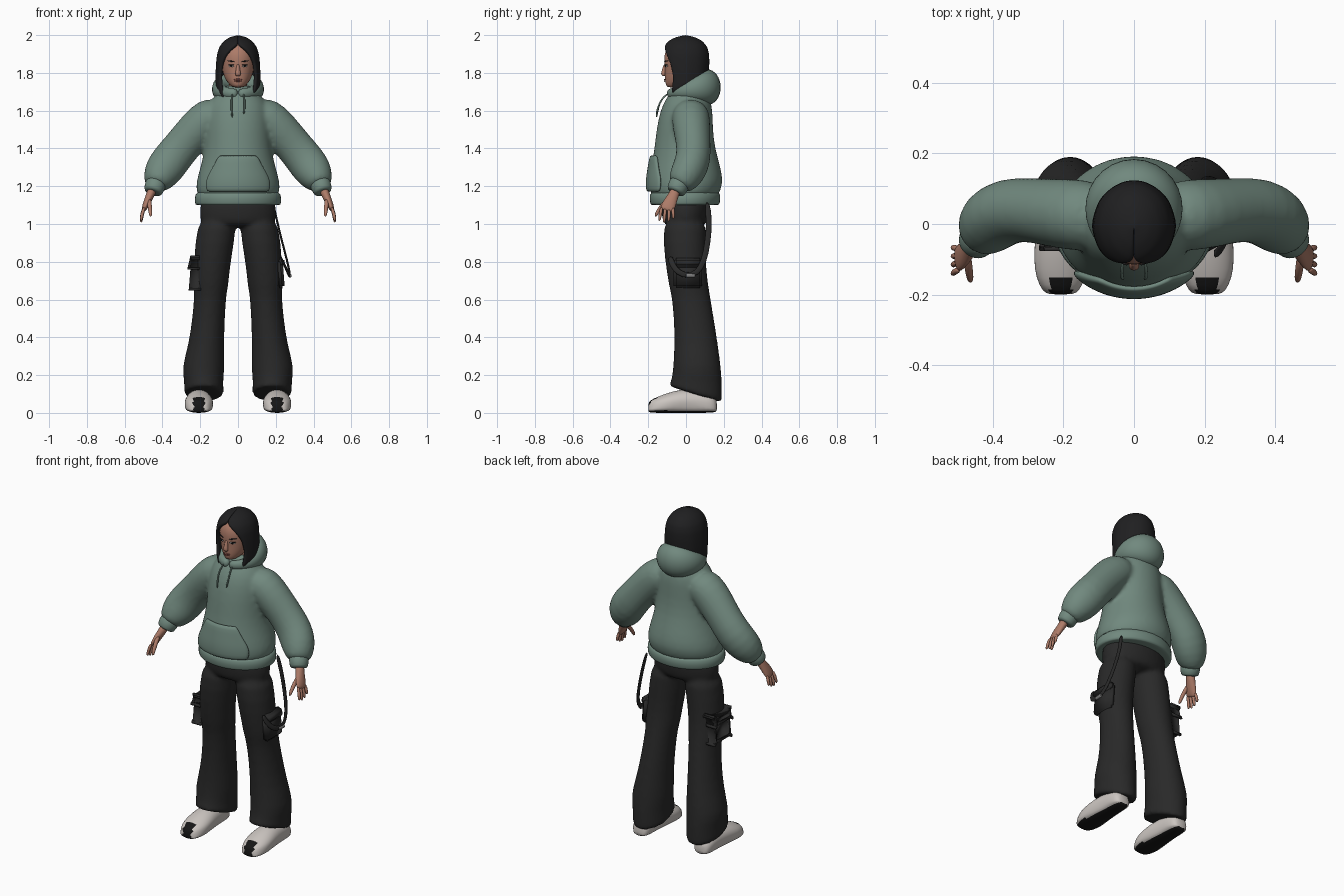
import bpy, bmesh
from math import sin, cos, pi, sqrt
from mathutils import Vector

default = bpy.data.objects.get("Cube")
if default:
    bpy.data.objects.remove(default, do_unlink=True)

X, Y, Z = Vector((1, 0, 0)), Vector((0, 1, 0)), Vector((0, 0, 1))


def material(name, red, green, blue):
    mat = bpy.data.materials.new(name)
    mat.use_nodes = True
    mat.diffuse_color = (red, green, blue, 1)
    mat.node_tree.nodes["Principled BSDF"].inputs["Base Color"].default_value = (red, green, blue, 1)
    return mat


sage = material("sage fabric", .165, .25, .21)
charcoal = material("charcoal fabric", .022, .022, .022)
hair_black = material("hair black", .014, .014, .015)
skin = material("skin", .42, .20, .14)
white = material("off white", .60, .56, .53)
rubber = material("black rubber", .008, .008, .008)
lip = material("lip", .30, .10, .08)
steel = material("buckle steel", .2, .2, .2)


def loft(bm, rings, ref=Y, axis=None, sides=16):
    """Add a capped skin through elliptical rings (x, y, z, radius u, radius v, tilt)."""
    loops = []
    for i, ring in enumerate(rings):
        centre, (ru, rv) = Vector(ring[:3]), ring[3:5]
        tilt = ring[5] if len(ring) > 5 else 0
        before, after = rings[max(i - 1, 0)], rings[min(i + 1, len(rings) - 1)]
        t = axis or (Vector(after[:3]) - Vector(before[:3])).normalized()
        v = (ref - t * ref.dot(t)).normalized()
        u = v.cross(t)
        loop = []
        for k in range(sides):
            a = 2 * pi * k / sides
            loop.append(bm.verts.new(centre + u * ru * cos(a) + v * rv * sin(a) - Z * tilt * sin(a)))
        loops.append(loop)
    for low, high in zip(loops, loops[1:]):
        for k in range(sides):
            j = (k + 1) % sides
            bm.faces.new((low[k], low[j], high[j], high[k]))
    bm.faces.new(loops[0])
    bm.faces.new(loops[-1])


def finish(bm, name, mats, subdivide=1, thickness=0, voxel=0):
    bmesh.ops.recalc_face_normals(bm, faces=bm.faces)
    for face in bm.faces:
        face.smooth = True
    mesh = bpy.data.meshes.new(name)
    bm.to_mesh(mesh)
    bm.free()
    for mat in mats if isinstance(mats, list) else [mats]:
        mesh.materials.append(mat)
    obj = bpy.data.objects.new(name, mesh)
    bpy.context.collection.objects.link(obj)
    if thickness:
        solid = obj.modifiers.new("Thickness", "SOLIDIFY")
        solid.thickness, solid.offset = abs(thickness), -1 if thickness < 0 else 0
    if subdivide:
        obj.modifiers.new("Subdivide", "SUBSURF").levels = subdivide
        obj.modifiers["Subdivide"].render_levels = subdivide
    if voxel:
        remesh = obj.modifiers.new("Blend", "REMESH")
        remesh.mode, remesh.voxel_size, remesh.use_smooth_shade = "VOXEL", voxel, True
        relax = obj.modifiers.new("Relax", "SMOOTH")
        relax.factor, relax.iterations = .5, 6
    return obj


def part(name, rings, mat, **options):
    bm = bmesh.new()
    loft(bm, rings, **options)
    return finish(bm, name, mat)


def upright(profile):
    """Turn (z, half width, front y, back y) rows into rings."""
    return [(0, (f + b) / 2, z, w, (b - f) / 2) for z, w, f, b in profile]


def flip(rings, side):
    return [(r[0] * side, *r[1:]) for r in rings]


def at(table, z):
    for low, high in zip(table, table[1:]):
        if z <= high[0]:
            t = max(0, (z - low[0]) / (high[0] - low[0]))
            return [p + (q - p) * t for p, q in zip(low[1:], high[1:])]
    return list(table[-1][1:])


def front_y(profile, x, z):
    w, f, b = at(profile, z)
    return (f + b) / 2 - (b - f) / 2 * sqrt(max(0, 1 - (x / w) ** 2))


# Hoodie: torso and sleeves blended into one skin
torso = [(1.13, .21, -.18, .165), (1.17, .222, -.192, .18), (1.22, .225, -.198, .2),
         (1.3, .2, -.185, .185), (1.4, .176, -.168, .155), (1.5, .173, -.158, .143),
         (1.6, .168, -.138, .143), (1.66, .145, -.11, .13), (1.7, .1, -.08, .1), (1.74, .065, -.05, .06)]
sleeve = [(.08, .02, 1.6, .08, .09), (.15, .025, 1.57, .108, .105), (.22, .03, 1.5, .106, .1),
          (.29, .04, 1.42, .1, .092), (.355, .04, 1.34, .106, .096), (.405, .01, 1.27, .104, .095),
          (.435, -.03, 1.215, .072, .075), (.44, -.04, 1.2, .05, .05)]
bm = bmesh.new()
loft(bm, upright(torso), axis=Z, sides=24)
for side in (1, -1):
    loft(bm, flip(sleeve, side))
finish(bm, "hoodie", sage, voxel=.012)

hem = [(1.1, .2, -.16, .15), (1.1, .222, -.184, .172), (1.105, .232, -.193, .182),
       (1.16, .23, -.194, .184), (1.175, .215, -.185, .175)]
part("hoodie_hem", upright(hem), sage, axis=Z, sides=24)

# Hood draped around the neck, thick at the back
hood = []
for k in range(17):
    a = 2 * pi * k / 16
    back = (1 - cos(a)) / 2
    hood.append((.098 * sin(a), .015 - .1 * cos(a), 1.69 + .035 * back,
                 .022 + .054 * back ** 1.5, .026 + .072 * back ** 1.5))
part("hood", hood, sage, ref=Z)

# Front pouch pocket wrapped over the torso
bm = bmesh.new()
rows = []
for z, half in ((1.17, .165), (1.2, .172), (1.24, .168), (1.28, .145), (1.32, .122), (1.365, .1)):
    rows.append([bm.verts.new((half * k / 6, front_y(torso, half * k / 6, z) - .008, z)) for k in range(-6, 7)])
for low, high in zip(rows, rows[1:]):
    for k in range(12):
        bm.faces.new((low[k], low[k + 1], high[k + 1], high[k]))
finish(bm, "pouch_pocket", sage, thickness=.02)

# Trousers: hips and legs blended
hips = [(1.16, .19, -.13, .13), (1.1, .205, -.135, .13), (1.02, .21, -.13, .122), (.98, .18, -.11, .1)]
leg = [(1.06, .105, -.12, .115, .1), (.9, .105, -.125, .105, .125), (.75, .097, -.105, .11, .14),
       (.67, .096, -.092, .122, .145), (.63, .086, -.08, .128, .146), (.5, .088, -.066, .15, .156),
       (.36, .096, -.064, .172, .168), (.24, .117, -.07, .188, .184), (.17, .104, -.08, .193, .182)]
bm = bmesh.new()
loft(bm, upright(hips), axis=Z)
for side in (1, -1):
    rings = [(x, (f + b) / 2, z, w, (b - f) / 2) for z, w, f, b, x in leg]
    rings += [(.18, .05, .102, .108, .145, .045), (.18, .05, .097, .105, .142, .045)]
    loft(bm, flip(rings, side), axis=Z)
finish(bm, "trousers", charcoal, voxel=.011)

for side, label in ((1, "left"), (-1, "right")):
    # Cargo pocket with flap
    for name, z, height, out in (("pocket", .735, .15, .222), ("flap", .795, .05, .228)):
        bm = bmesh.new()
        bmesh.ops.create_cube(bm, size=1)
        for vert in bm.verts:
            c = vert.co
            vert.co = (side * (out + c.x * .04 - c.z * .012), .01 + c.y * .15, z + c.z * height)
        bmesh.ops.bevel(bm, geom=bm.edges[:], offset=.012, segments=2, affect="EDGES")
        finish(bm, f"{label}_cargo_{name}", charcoal, subdivide=0)

    # Cuff, hand, fingers and thumb
    cuff = [(.428, -.025, 1.225, .05, .05), (.436, -.035, 1.212, .058, .058),
            (.45, -.055, 1.172, .052, .052), (.452, -.058, 1.166, .04, .04)]
    part(f"{label}_cuff", flip(cuff, side), sage)
    bm = bmesh.new()
    palm = [(.45, -.05, 1.19, .026, .028), (.466, -.067, 1.15, .022, .027),
            (.482, -.085, 1.115, .02, .037), (.497, -.1, 1.08, .014, .038), (.5, -.103, 1.07, .008, .03)]
    loft(bm, flip(palm, side))
    for k, reach in enumerate((.066, .076, .07, .055)):
        y = -.128 + .019 * k
        finger = [(.494, y, 1.092, .009, .01), (.509, y - .008 + .004 * k, 1.085 - reach / 2, .01, .0095),
                  (.513, y - .014 + .006 * k, 1.08 - reach, .008, .008)]
        loft(bm, flip(finger, side), sides=8)
    thumb = [(.472, -.085, 1.14, .013, .014), (.468, -.125, 1.1, .013, .013),
             (.464, -.15, 1.065, .011, .011), (.462, -.163, 1.038, .008, .008)]
    loft(bm, flip(thumb, side), sides=8)
    finish(bm, f"{label}_hand", skin)

    # Shoe with dark sole and toe panel
    bm = bmesh.new()
    shoe = [(-.2, .035, .012, .05), (-.19, .052, .003, .066), (-.155, .07, 0, .084), (-.1, .078, 0, .105),
            (-.03, .072, 0, .125), (.05, .062, 0, .125), (.11, .06, 0, .115), (.15, .05, .004, .09), (.165, .03, .015, .06)]
    rings = [(.207, y, (low + top) / 2, w, (top - low) / 2) for y, w, low, top in shoe]
    loft(bm, flip(rings, side), ref=Z, axis=Y, sides=24)
    for vert in bm.verts:
        if vert.co.z < .045:
            vert.co.z *= .55
    bm.normal_update()
    bmesh.ops.recalc_face_normals(bm, faces=bm.faces)
    for face in bm.faces:
        c = face.calc_center_median()
        toe = c.y < -.16 and abs(c.x - side * .207) < .034 and c.z < .075
        face.material_index = 1 if c.z < .012 or toe else 0
    finish(bm, f"{label}_shoe", [white, rubber])

    # Drawstring
    cord = [(.03, -.095, 1.69, .005, .005), (.034, -.128, 1.665, .005, .005),
            (.036, -.148, 1.62, .005, .005), (.03, -.157, 1.57 + .01 * side, .006, .006)]
    part(f"{label}_drawstring", flip(cord, side), sage, sides=8)

# Hanging strap on the left hip, with a buckle
path = [(.185, .11, 1.12), (.205, .125, 1.02), (.235, .115, .9), (.262, .095, .8), (.274, .06, .74),
        (.274, .01, .725), (.265, -.04, .74), (.245, -.075, .785), (.225, -.085, .83)]
part("hip_strap", [(*p, .017, .006) for p in path], charcoal, ref=X, sides=8)
part("strap_buckle", [(.276, y, .727, .011, .009) for y in (0, .005, .045, .05)], steel, ref=X, sides=8)

# Head and neck
head = [(1.722, .025, -.098, -.04), (1.735, .044, -.107, 0), (1.76, .064, -.111, .04), (1.79, .078, -.112, .07),
        (1.83, .087, -.113, .085), (1.87, .092, -.117, .09), (1.91, .092, -.113, .09),
        (1.95, .076, -.09, .08), (1.975, .04, -.05, .04)]
bm = bmesh.new()
loft(bm, upright(head), axis=Z, sides=24)
loft(bm, [(0, .01, z, .05, .055) for z in (1.64, 1.7, 1.78)], axis=Z)
nose = [(0, -.108, 1.85, .008, .01), (0, -.114, 1.82, .01, .012),
        (0, -.121, 1.793, .017, .014), (0, -.116, 1.783, .014, .01)]
loft(bm, nose, axis=Z, sides=12)
finish(bm, "head", skin)


def face_detail(name, mat, x, z, width, height, slant=0, lift=.001):
    """Thin lens following the face, running sideways."""
    rings = []
    for k in range(-3, 4):
        px = x + width * k / 3
        taper = .2 + .8 * sqrt(1 - (k / 3) ** 2)
        rings.append((px, front_y(head, px, z) - lift, z + slant * k / 3, .003, height * taper))
    part(name, rings, mat, ref=Z, sides=8)


for side, label in ((1, "left"), (-1, "right")):
    face_detail(f"{label}_eye", white, side * .036, 1.836, .015, .0055)
    face_detail(f"{label}_iris", rubber, side * .036, 1.836, .006, .006, lift=.003)
    face_detail(f"{label}_lash", hair_black, side * .036, 1.842, .018, .0025, lift=.002)
    face_detail(f"{label}_brow", hair_black, side * .038, 1.862, .02, .0035, slant=side * .003)
face_detail("upper_lip", lip, 0, 1.765, .023, .005, lift=.003)
face_detail("lower_lip", lip, 0, 1.757, .019, .005, lift=.003)

# Hair: a centre-parted shell with longer front locks
shape = [(1.64, .1, .105), (1.72, .117, .118), (1.8, .118, .125), (1.85, .116, .128), (1.9, .111, .127),
         (1.94, .098, .116), (1.97, .074, .09), (1.99, .042, .05), (2, 0, 0)]
parting = [(1.64, .78), (1.7, .88), (1.78, 1), (1.85, .88), (1.9, .62), (1.935, .3), (1.955, 0), (2, 0)]
bm = bmesh.new()
for side in (1, -1):
    grid = []
    for i in range(19):
        row = []
        for k in range(17):
            t = k / 16
            lock = max(0, 1 - t / .3)
            bottom = 1.735 - (.05 if side > 0 else .08) * lock
            z = 2 - (2 - bottom) * (i / 18) ** 1.5
            (w, d), (gap,) = at(shape, z), at(parting, z)
            a = gap + t * (pi - gap)
            wave = 1 + .012 * sin(a * 9) * sin(a) * i / 18
            row.append(bm.verts.new((side * w * sin(a) * wave, -.004 - d * cos(a) * wave, z)))
        grid.append(row)
    for low, high in zip(grid, grid[1:]):
        for k in range(16):
            bm.faces.new((low[k], low[k + 1], high[k + 1], high[k]))
bmesh.ops.remove_doubles(bm, verts=bm.verts, dist=.0008)
finish(bm, "hair", hair_black, thickness=-.02)
